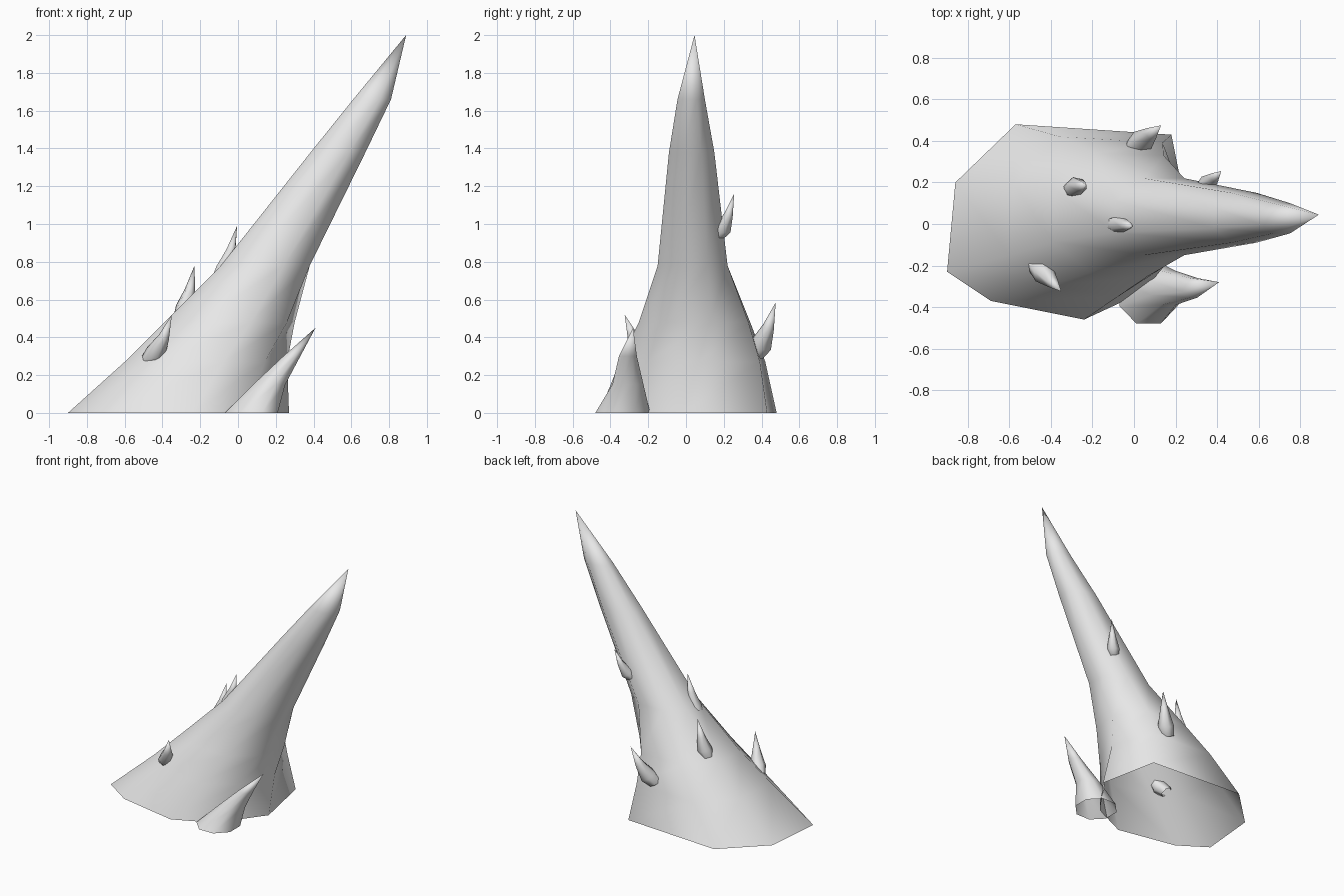
import bpy, bmesh, math
from mathutils import Vector

cube = bpy.data.objects.get("Cube")
if cube:
    bpy.data.objects.remove(cube, do_unlink=True)

grey = bpy.data.materials.new("plain grey")
grey.use_nodes = True
grey.diffuse_color = (0.8, 0.8, 0.8, 1)
grey.node_tree.nodes["Principled BSDF"].inputs["Base Color"].default_value = (0.8, 0.8, 0.8, 1)

SIDES = 8


def loft(name, rings, tip):
    """Open-bottomed skin over rings of points, closed at a pointed tip."""
    bm = bmesh.new()
    loops = [[bm.verts.new(p) for p in ring] for ring in rings]
    apex = bm.verts.new(tip)
    for low, high in zip(loops, loops[1:]):
        for i in range(len(low)):
            j = (i + 1) % len(low)
            bm.faces.new((low[i], low[j], high[j], high[i]))
    top = loops[-1]
    for i in range(len(top)):
        bm.faces.new((top[i], top[(i + 1) % len(top)], apex))
    for f in bm.faces:
        f.smooth = True
    mesh = bpy.data.meshes.new(name)
    bm.to_mesh(mesh)
    bm.free()
    mesh.materials.append(grey)
    obj = bpy.data.objects.new(name, mesh)
    bpy.context.collection.objects.link(obj)
    return obj


def octagon():
    """Regular outline filling the -1..1 square, counterclockwise."""
    angles = [math.radians(22.5 + 45 * i) for i in range(SIDES)]
    k = math.cos(math.radians(22.5))
    return [Vector((math.cos(a), math.sin(a))) / k for a in angles]


def section(outline, z, x0, x1, y0, y1):
    """Outline stretched to a level rectangle at height z."""
    return [((x0 + x1) / 2 + p.x * (x1 - x0) / 2,
             (y0 + y1) / 2 + p.y * (y1 - y0) / 2, z) for p in outline]


# Main horn: irregular foot blending into a round, leaning shaft
foot = [(0.27, -0.02), (0.18, 0.43), (-0.57, 0.48), (-0.86, 0.20),
        (-0.90, -0.23), (-0.69, -0.37), (-0.24, -0.46), (0.04, -0.33)]
foot_unit = [Vector(((x + 0.315) / 0.585, (y - 0.01) / 0.47)) for x, y in foot]
levels = [
    (0.00, 0.0, -0.90, 0.27, -0.46, 0.48),
    (0.27, 0.3, -0.60, 0.26, -0.35, 0.42),
    (0.48, 0.7, -0.39, 0.30, -0.25, 0.34),
    (0.78, 1.0, -0.09, 0.38, -0.15, 0.22),
    (1.38, 1.0, 0.385, 0.675, -0.09, 0.15),
    (1.66, 1.0, 0.61, 0.81, -0.045, 0.10),
]
rings = []
for z, blend, *box in levels:
    outline = [a.lerp(b, blend) for a, b in zip(foot_unit, octagon())]
    rings.append(section(outline, z, *box))
loft("main_horn", rings, (0.89, 0.045, 2.0))

# Separate thorn on the ground beside the horn
ground = [(0.00, -0.07, 0.21, -0.48, -0.19),
          (0.15, 0.08, 0.25, -0.39, -0.225),
          (0.30, 0.24, 0.33, -0.355, -0.26)]
loft("ground_thorn", [section(octagon(), *g) for g in ground], (0.41, -0.28, 0.45))


def thorn(name, base, tip, radius):
    """Small pointed thorn, bent slightly upward, rooted inside the horn."""
    base, tip = Vector(base), Vector(tip)
    rot = (tip - base).to_track_quat('Z', 'Y')
    rings = []
    for t, r in ((0, 0.8), (0.3, 1.0), (0.65, 0.55)):
        centre = base.lerp(tip, t) - Vector((0, 0, 0.04 * math.sin(math.pi * t)))
        rings.append([centre + rot @ Vector((radius * r * math.cos(a), radius * r * math.sin(a), 0))
                      for a in (math.tau * i / 6 for i in range(6))])
    loft(name, rings, tip)


# Thorns growing from the horn
thorn("front_thorn", (-0.47, -0.20, 0.28), (-0.35, -0.325, 0.52), 0.055)
thorn("upper_back_thorn", (-0.30, 0.17, 0.51), (-0.23, 0.19, 0.78), 0.052)
thorn("top_thorn", (-0.10, 0.00, 0.71), (-0.005, -0.01, 0.99), 0.05)
thorn("side_thorn", (0.00, 0.365, 0.31), (0.13, 0.475, 0.585), 0.06)
thorn("high_side_thorn", (0.33, 0.17, 0.94), (0.42, 0.255, 1.16), 0.045)
